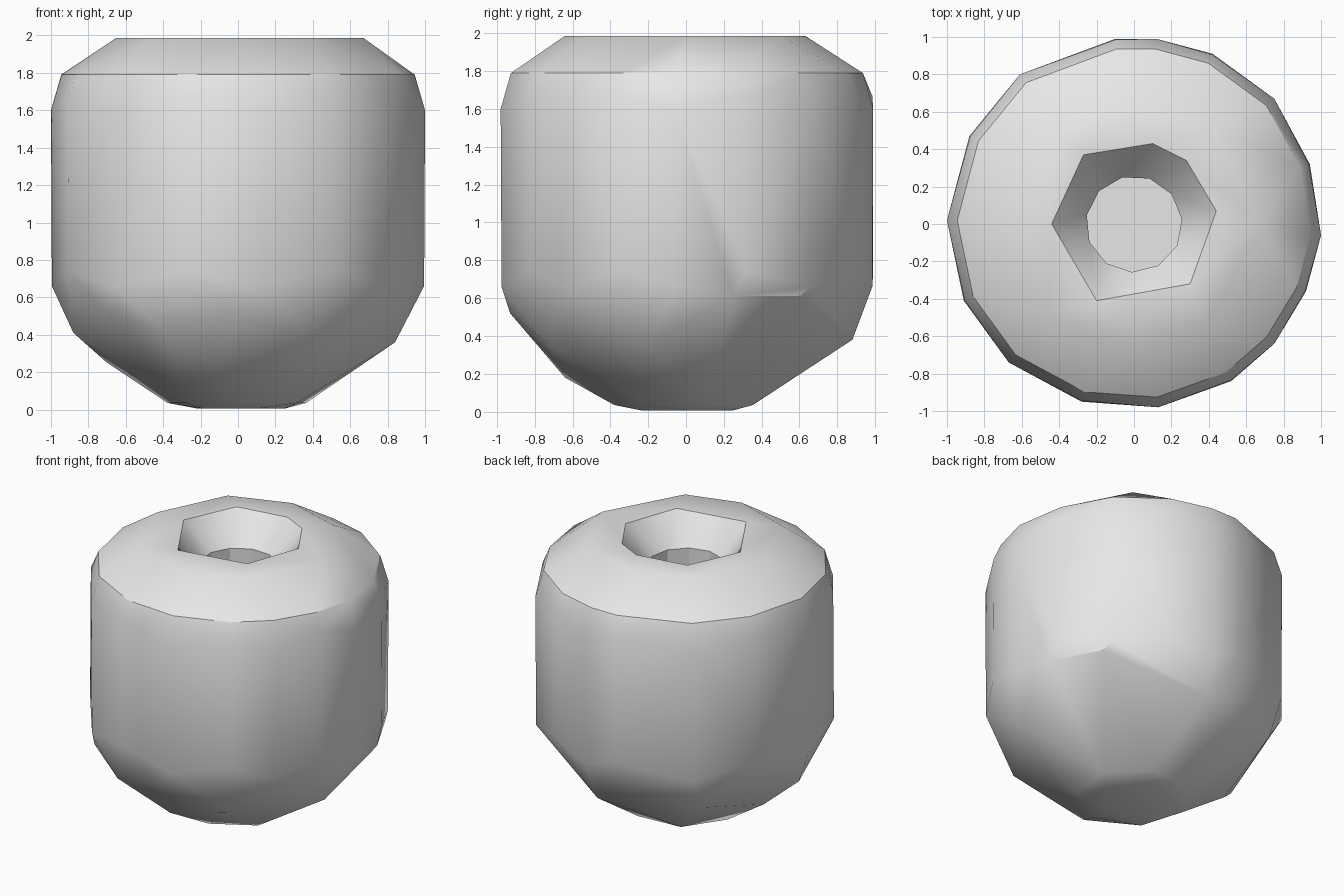
import bpy
import bmesh
import math

default_cube = bpy.data.objects.get("Cube")
if default_cube:
    bpy.data.objects.remove(default_cube, do_unlink=True)

TOP = 1.987
SEAM = 1.79
NECK = 1.78

# Plan outline of the widest part of the body
outline = [(-.1, .99), (.12, .99), (.42, .91), (.75, .67), (.94, .32), (1, -.06),
           (.92, -.36), (.75, -.64), (.52, -.84), (.13, -.98), (-.28, -.95),
           (-.67, -.74), (-.91, -.41), (-1, .02), (-.88, .47), (-.61, .8)]
# Flat top and the mouth cut into it
shoulder = [(.67, 0), (.43, .5), (0, .63), (-.42, .48),
            (-.65, 0), (-.45, -.49), (0, -.64), (.38, -.53)]
mouth = [(-.44, 0), (-.27, .37), (.1, .43), (.28, .34),
         (.44, .07), (.3, -.32), (-.2, -.41)]
# Uneven corners of the faceted base
base_corners = [(.43, -.73, .36), (.84, -.2, .36), (-.4, -.82, .42), (0, -.93, .52),
                (-.88, -.05, .41), (-.7, -.66, .53), (.95, .25, .61), (.77, .6, .61),
                (.1, .88, .38), (-.6, .68, .42), (-.7, .1, .25), (-.1, -.64, .18)]


def circle(radius, count, turn=0.0):
    """Points of a regular polygon."""
    angles = [turn + math.tau * i / count for i in range(count)]
    return [(radius * math.cos(a), radius * math.sin(a)) for a in angles]


def add_ring(bm, points, z, scale=1.0):
    """Loose vertices of one level."""
    return [bm.verts.new((x * scale, y * scale, z)) for x, y in points]


def add_loop(bm, points, z):
    """Closed loop of edges at one level."""
    verts = add_ring(bm, points, z)
    edges = [bm.edges.new((v, verts[i - 1])) for i, v in enumerate(verts)]
    return verts, edges


bm = bmesh.new()

# Outer shell: a hull around the stacked levels
add_ring(bm, shoulder, TOP)
add_ring(bm, outline, SEAM, .945)
add_ring(bm, outline[::2], 1.67, .995)
add_ring(bm, outline[1::2], 1.6)
add_ring(bm, outline[::2], .74)
add_ring(bm, outline[1::2], .66, .995)
add_ring(bm, circle(.38, 7, .3), .035)
add_ring(bm, circle(.25, 5, .1), .005)
for corner in base_corners:
    bm.verts.new(corner)
hull = bmesh.ops.convex_hull(bm, input=bm.verts[:])
spare = {g for g in hull["geom_interior"] + hull["geom_unused"]
         if isinstance(g, bmesh.types.BMVert)}
bmesh.ops.delete(bm, geom=list(spare), context="VERTS")

# Open the flat top
lid = [f for f in bm.faces if all(v.co.z > TOP - .01 for v in f.verts)]
bmesh.ops.delete(bm, geom=lid, context="FACES")
rim_edges = [e for e in bm.edges if e.is_boundary]

# Top face, funnel, bore and floor of the hole
levels = [(mouth, TOP), (circle(.257, 11, .1), NECK), (circle(.27, 11, .1), 1.2)]
for points, z in levels:
    verts, edges = add_loop(bm, points, z)
    bmesh.ops.bridge_loops(bm, edges=rim_edges + edges)
    rim_edges = edges
bm.faces.new(verts)
bmesh.ops.recalc_face_normals(bm, faces=bm.faces[:])

mesh = bpy.data.meshes.new("bead_body")
bm.to_mesh(mesh)
bm.free()
body = bpy.data.objects.new("bead_body", mesh)
bpy.context.collection.objects.link(body)

# Plain grey finish
grey = bpy.data.materials.new("plain_grey")
grey.use_nodes = True
colour = (.8, .8, .8, 1)
grey.diffuse_color = colour
grey.node_tree.nodes["Principled BSDF"].inputs["Base Color"].default_value = colour
mesh.materials.append(grey)

# Smooth sides, crisp rims
bpy.ops.object.select_all(action="DESELECT")
body.select_set(True)
bpy.context.view_layer.objects.active = body
bpy.ops.object.shade_smooth_by_angle(angle=math.radians(31))
